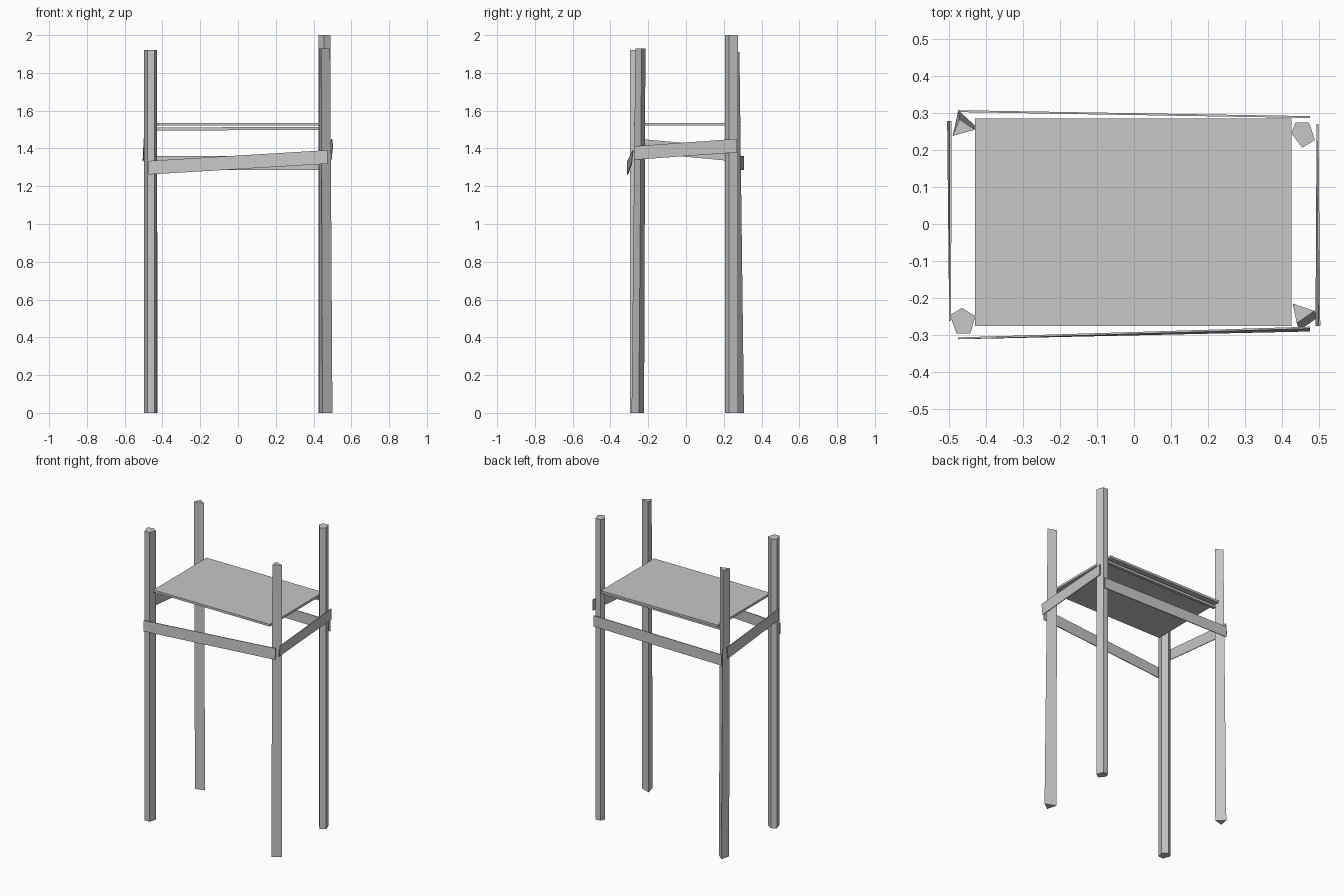
import bpy
import bmesh

cube = bpy.data.objects.get("Cube")
if cube:
    bpy.data.objects.remove(cube, do_unlink=True)

grey = bpy.data.materials.new("pale grey")
grey.use_nodes = True
colour = (0.57, 0.57, 0.57, 1)
grey.diffuse_color = colour
grey.node_tree.nodes["Principled BSDF"].inputs["Base Color"].default_value = colour


def loft(name, start, end):
    """Join two matching outlines into a closed, flat-faced solid."""
    bm = bmesh.new()
    a = [bm.verts.new(p) for p in start]
    b = [bm.verts.new(p) for p in end]
    bm.faces.new(a)
    bm.faces.new(b)
    for i in range(len(a)):
        j = (i + 1) % len(a)
        bm.faces.new((a[i], a[j], b[j], b[i]))
    bmesh.ops.recalc_face_normals(bm, faces=bm.faces)
    mesh = bpy.data.meshes.new(name)
    bm.to_mesh(mesh)
    bm.free()
    mesh.materials.append(grey)
    bpy.context.collection.objects.link(bpy.data.objects.new(name, mesh))


def post(name, foot, head, height):
    loft(name, [(x, y, 0) for x, y in foot], [(x, y, height) for x, y in head])


def plank(name, start, end, side, lean=(0, 0), tall=0.072, thick=0.005):
    """Thin board between two end centres; side is the axis of its thickness."""
    def section(centre, tilt):
        points = []
        for s, t in ((-1, -1), (1, -1), (1, 1), (-1, 1)):
            p = list(centre)
            p[side] += s * thick / 2 + t * tilt / 2
            p[2] += t * tall / 2
            points.append(p)
        return points
    loft(name, section(start, lean[0]), section(end, lean[1]))


# Five-sided upright posts
front_right = [(-.497, -.246), (-.465, -.227), (-.429, -.249), (-.442, -.296), (-.48, -.296)]
back_left = [(.425, .245), (.436, .274), (.473, .274), (.489, .227), (.455, .206)]
post("front_right_post", front_right, front_right, 1.92)
post("back_left_post", back_left, back_left, 2.0)

# Three-sided leaning posts
post("front_left_post", [(.43, -.222), (.5, -.25), (.447, -.288)],
     [(.429, -.215), (.488, -.235), (.44, -.268)], 1.93)
post("back_right_post", [(-.488, .245), (-.425, .262), (-.475, .307)],
     [(-.49, .238), (-.43, .255), (-.472, .283)], 1.91)

# Platform and the batten under its back edge
plank("platform", (-.43, .005, 1.528), (.426, .005, 1.528), 1, tall=.015, thick=.56)
plank("back_batten", (-.43, .25, 1.503), (.426, .25, 1.506), 1, tall=.016, thick=.02)

# Crooked side planks
plank("front_plank", (-.475, -.309, 1.298), (.475, -.284, 1.355), 1, (0, .008))
plank("back_plank", (-.475, .305, 1.323), (.475, .289, 1.323), 1)
plank("left_plank", (.497, -.275, 1.376), (.496, .27, 1.415), 0, (.008, 0))
plank("right_plank", (-.497, -.262, 1.416), (-.499, .278, 1.366), 0, (0, .007))
